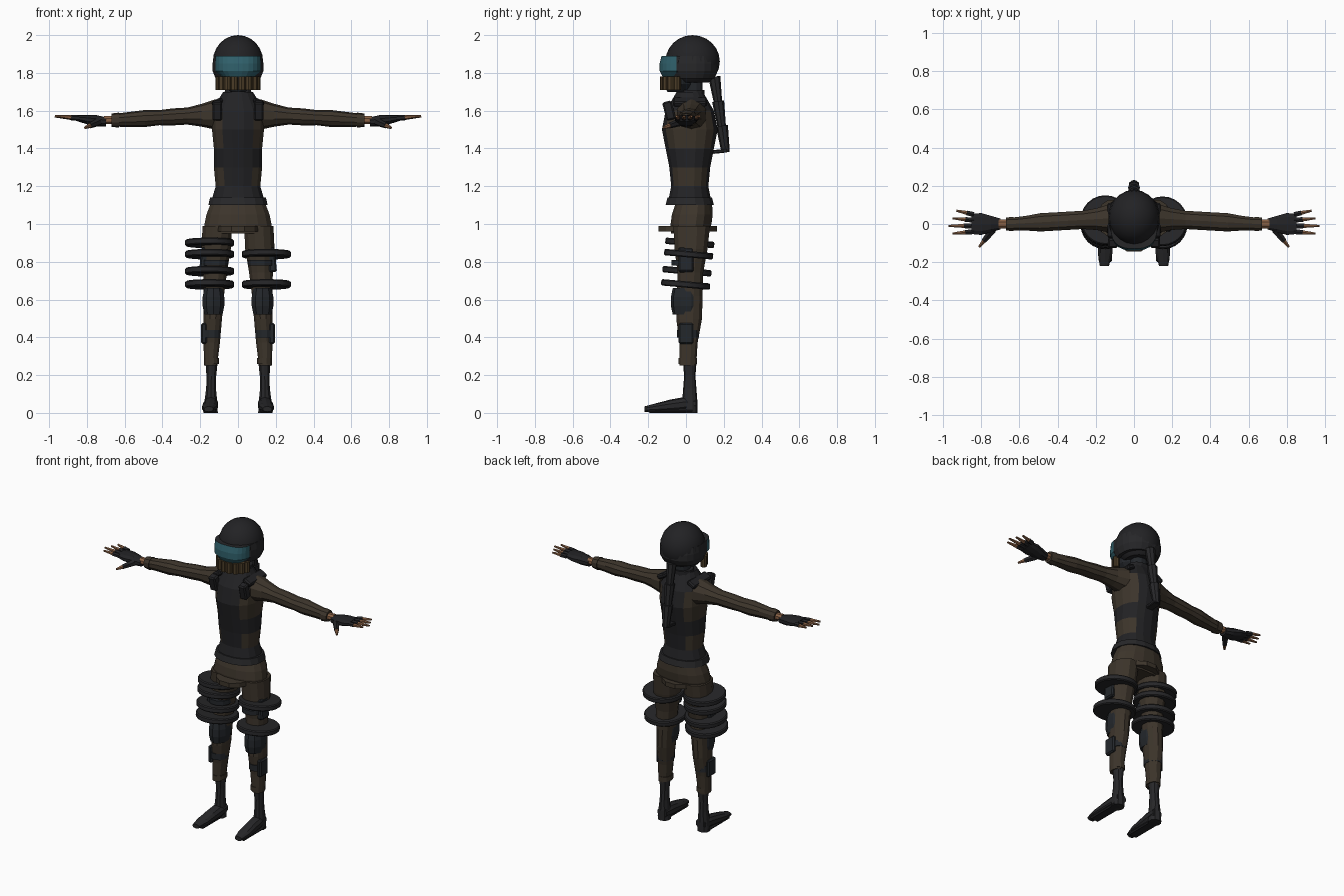
import bpy, bmesh, math
from mathutils import Matrix, Vector

cube = bpy.data.objects.get("Cube")
if cube:
    bpy.data.objects.remove(cube, do_unlink=True)


def material(name, red, green, blue):
    colour = (red, green, blue, 1)
    mat = bpy.data.materials.new(name)
    mat.use_nodes = True
    mat.diffuse_color = colour
    mat.node_tree.nodes["Principled BSDF"].inputs["Base Color"].default_value = colour
    return mat


black = material("black cloth", .016, .016, .018)
rubber = material("dark rubber", .02, .02, .022)
armour = material("charcoal pad", .017, .02, .024)
brown = material("brown cloth", .046, .035, .024)
tan = material("dark tan hose", .07, .045, .02)
skin = material("skin", .25, .12, .06)
glass = material("teal visor", .03, .12, .15)


def finish(name, bm, materials, paint=None, smooth=False):
    """Turn a bmesh into an object, colouring its faces by a rule."""
    bmesh.ops.recalc_face_normals(bm, faces=bm.faces)
    bm.normal_update()
    if paint:
        for face in bm.faces:
            face.material_index = int(paint(face.calc_center_median(), face.normal))
    mesh = bpy.data.meshes.new(name)
    bm.to_mesh(mesh)
    bm.free()
    for mat in materials:
        mesh.materials.append(mat)
    part = bpy.data.objects.new(name, mesh)
    bpy.context.collection.objects.link(part)
    if smooth:
        bpy.ops.object.select_all(action='DESELECT')
        part.select_set(True)
        bpy.context.view_layer.objects.active = part
        bpy.ops.object.shade_smooth_by_angle(angle=math.radians(35))


def sweep(name, start, end, first_radii, second_radii, *materials,
          side=1, sides=12, power=.9, paint=None, smooth=False):
    """Skin evenly spaced oval rings, each square to the main axis of travel."""
    start, end = Vector(start), Vector(end)
    travel = [abs(d) for d in end - start]
    axis = travel.index(max(travel))
    across, along = [a for a in range(3) if a != axis]
    bm = bmesh.new()
    rings = []
    for step, (first, second) in enumerate(zip(first_radii, second_radii)):
        centre = start.lerp(end, step / (len(first_radii) - 1))
        ring = []
        for i in range(sides):
            angle = math.tau * (i + .5) / sides
            u, v = math.cos(angle), math.sin(angle)
            point = centre.copy()
            point[across] += first * math.copysign(abs(u) ** power, u)
            point[along] += second * math.copysign(abs(v) ** power, v)
            point.x *= side
            ring.append(bm.verts.new(point))
        rings.append(ring)
    for low, high in zip(rings, rings[1:]):
        for i in range(sides):
            bm.faces.new((low[i - 1], low[i], high[i], high[i - 1]))
    bm.faces.new(rings[0])
    bm.faces.new(rings[-1])
    finish(name, bm, materials, paint, smooth)


def box(name, centre, size, mat, axis='X', tilt=0, bevel=.008):
    bm = bmesh.new()
    bmesh.ops.create_cube(bm, size=1)
    bmesh.ops.scale(bm, vec=size, verts=bm.verts)
    bmesh.ops.bevel(bm, geom=bm.edges[:], offset=bevel, segments=1, affect='EDGES')
    place = Matrix.Translation(centre) @ Matrix.Rotation(tilt, 4, axis)
    bmesh.ops.transform(bm, verts=bm.verts, matrix=place)
    finish(name, bm, [mat])


def rod(name, start, end, start_radius, end_radius, mat, sides=8):
    start, end = Vector(start), Vector(end)
    span = end - start
    bm = bmesh.new()
    bmesh.ops.create_cone(bm, cap_ends=True, segments=sides, radius1=start_radius,
                          radius2=end_radius, depth=span.length)
    turn = span.to_track_quat('Z', 'Y').to_matrix().to_4x4()
    place = Matrix.Translation((start + end) / 2) @ turn
    bmesh.ops.transform(bm, verts=bm.verts, matrix=place)
    finish(name, bm, [mat])


# Vest with brown side panels at the waist and under the arms
def vest_panels(centre, normal):
    waist = 1.2 < centre.z < 1.3
    armhole = 1.4 < centre.z < 1.6
    return abs(normal.x) > .6 and (waist or armhole)


sweep("vest", (0, .02, 1.1), (0, .02, 1.7),
      (.15, .12, .13, .13, .14, .14, .08), (.12, .1, .11, .13, .15, .13, .07),
      black, brown, sides=16, paint=vest_panels)
sweep("vest_hem", (0, .02, 1.1), (0, .02, 1.14), (.16, .15), (.13, .12), rubber, sides=16)
sweep("collar", (0, .03, 1.67), (0, .04, 1.71), (.08, .07), (.07, .06), black)
sweep("neck", (0, .04, 1.66), (0, .04, 1.8), (.05, .05), (.05, .05), armour)

# Hips with a flap round the crotch
sweep("hips", (0, .02, .95), (0, .04, 1.1), (.18, .18, .17, .15), (.1, .11, .11, .1),
      brown, sides=16)
sweep("hip_flap", (0, .01, .96), (0, .01, .99), (.12, .12), (.16, .16), brown)


# Helmet: a dome cut flat underneath
def helmet():
    centre = Vector((0, .035, 1.86))
    bm = bmesh.new()
    bmesh.ops.create_uvsphere(bm, u_segments=20, v_segments=12, radius=1)
    bmesh.ops.scale(bm, vec=(.133, .144, .14), verts=bm.verts)
    bmesh.ops.translate(bm, vec=centre, verts=bm.verts)
    everything = bm.verts[:] + bm.edges[:] + bm.faces[:]
    bmesh.ops.bisect_plane(bm, geom=everything, plane_co=(0, 0, 1.75),
                           plane_no=(0, 0, 1), clear_inner=True)
    bmesh.ops.holes_fill(bm, edges=[e for e in bm.edges if e.is_boundary])
    finish("helmet", bm, [black], smooth=True)


def visor_pane(centre, normal):
    return centre.y < -.04 and abs(normal.z) < .8


helmet()
sweep("helmet_band", (0, .03, 1.77), (0, .03, 1.89), (.12, .136, .136, .13),
      (.12, .14, .14, .13), rubber, sides=20)
sweep("visor", (0, -.03, 1.77), (0, -.03, 1.89), (.08, .12, .12, .12), (.09, .11, .11, .1),
      rubber, glass, sides=24, power=.8, paint=visor_pane)
sweep("mask", (0, -.04, 1.7), (0, -.04, 1.78), (.04, .08, .09), (.06, .08, .08), armour)
for i in range(8):
    angle = math.pi * (i + .5) / 8
    x, y = .1 * math.cos(angle), -.03 - .09 * math.sin(angle)
    rod("mask_hose_rib", (x, y, 1.71), (x, y, 1.78), .02, .02, tan)

# Plaited tail hanging down the back
for i in range(3):
    top = Vector((0, .15 + .02 * i, 1.78 - .13 * i))
    rod("tail_segment", top + Vector((0, .02, -.14)), top, .022, .032, rubber)
box("tail_end", (0, .18, 1.385), (.05, .08, .02), black, tilt=.1, bevel=.004)


# Arm: creased sleeve, cuff, wrist and fingerless glove
def arm(side):
    sweep("sleeve", (.12, .03, 1.58), (.64, 0, 1.55),
          (.08, .06, .05, .05, .05, .05, .04, .035), (.08, .06, .045, .045, .04, .045, .04, .035),
          brown, side=side, sides=10)
    sweep("cuff", (.63, 0, 1.55), (.67, 0, 1.55), (.04, .035), (.04, .035), brown, side=side, sides=10)
    sweep("wrist", (.65, 0, 1.55), (.71, 0, 1.55), (.024, .024), (.022, .022), skin, side=side, sides=8)
    sweep("glove", (.7, 0, 1.54), (.85, 0, 1.56), (.03, .045, .06, .055), (.025, .03, .025, .016),
          black, side=side, sides=10)
    for i in range(4):
        root = Vector((side * .84, .05 - .03 * i, 1.56))
        tip = Vector((side * (.97 - .02 * abs(i - 2)), .07 - .04 * i, 1.57))
        joint = root.lerp(tip, .4)
        rod("glove_finger", root, joint, .015, .014, black, sides=6)
        rod("fingertip", joint, tip, .012, .006, skin, sides=6)
    root, tip = Vector((side * .74, -.03, 1.54)), Vector((side * .81, -.12, 1.51))
    joint = root.lerp(tip, .65)
    rod("glove_thumb", root, joint, .022, .015, black, sides=6)
    rod("thumb_tip", joint, tip, .013, .007, skin, sides=6)
    box("shoulder_strap", (side * .11, .02, 1.645), (.06, .18, .03), black, axis='Y', tilt=side * .5)
    box("strap_front", (side * .11, -.09, 1.6), (.05, .05, .1), black, tilt=.25)


# Leg: trousers, pads and boot
def leg(side):
    sweep("trouser_leg", (.11, .03, .99), (.145, .01, .25),
          (.08, .08, .065, .055, .05, .045, .035), (.1, .09, .07, .07, .07, .05, .045),
          brown, side=side)
    sweep("trouser_cuff", (.14, .01, .26), (.14, .01, .29), (.04, .04), (.05, .05), brown, side=side)
    sweep("knee_pad", (.13, 0, .52), (.13, 0, .66), (.05, .06, .06, .05), (.07, .08, .08, .07),
          armour, side=side, sides=10)
    sweep("shin_band", (.14, .01, .4), (.14, .01, .44), (.05, .05), (.06, .06), armour, side=side)
    sweep("thigh_strap", (.12, 0, .78), (.12, 0, .81), (.07, .07), (.08, .08), armour, side=side)
    box("shin_pad", (side * .18, 0, .42), (.03, .08, .11), armour)
    box("thigh_pad", (side * .18, 0, .81), (.04, .08, .13), armour, axis='Y', tilt=side * -.1)
    sweep("boot_shaft", (.145, .02, 0), (.14, .02, .26), (.04, .035, .027, .027, .033),
          (.04, .04, .035, .03, .035), rubber, side=side, sides=10)
    sweep("boot_foot", (.14, .05, .05), (.155, -.22, .02), (.035, .04, .04, .04, .025),
          (.03, .04, .035, .025, .014), rubber, side=side, sides=10)
    box("boot_sole", (side * .15, -.08, .01), (.07, .24, .02), black)


# Round thigh disc, tipped up at the front
def disc(side, height):
    bm = bmesh.new()
    bmesh.ops.create_cone(bm, cap_ends=True, segments=24, radius1=.13, radius2=.13, depth=.034)
    rims = [edge for edge in bm.edges if len(edge.link_faces[0].verts) != len(edge.link_faces[1].verts)]
    bmesh.ops.bevel(bm, geom=rims, offset=.006, segments=1, affect='EDGES')
    centre = (side * .15, (height - .7) * .1, height)
    place = Matrix.Translation(centre) @ Matrix.Rotation(-.09, 4, 'X')
    bmesh.ops.transform(bm, verts=bm.verts, matrix=place)
    finish("thigh_disc", bm, [rubber], smooth=True)


# Four discs on the right leg, two on the left
for side, heights in ((1, (.84, .68)), (-1, (.9, .84, .75, .68))):
    arm(side)
    leg(side)
    for height in heights:
        disc(side, height)
